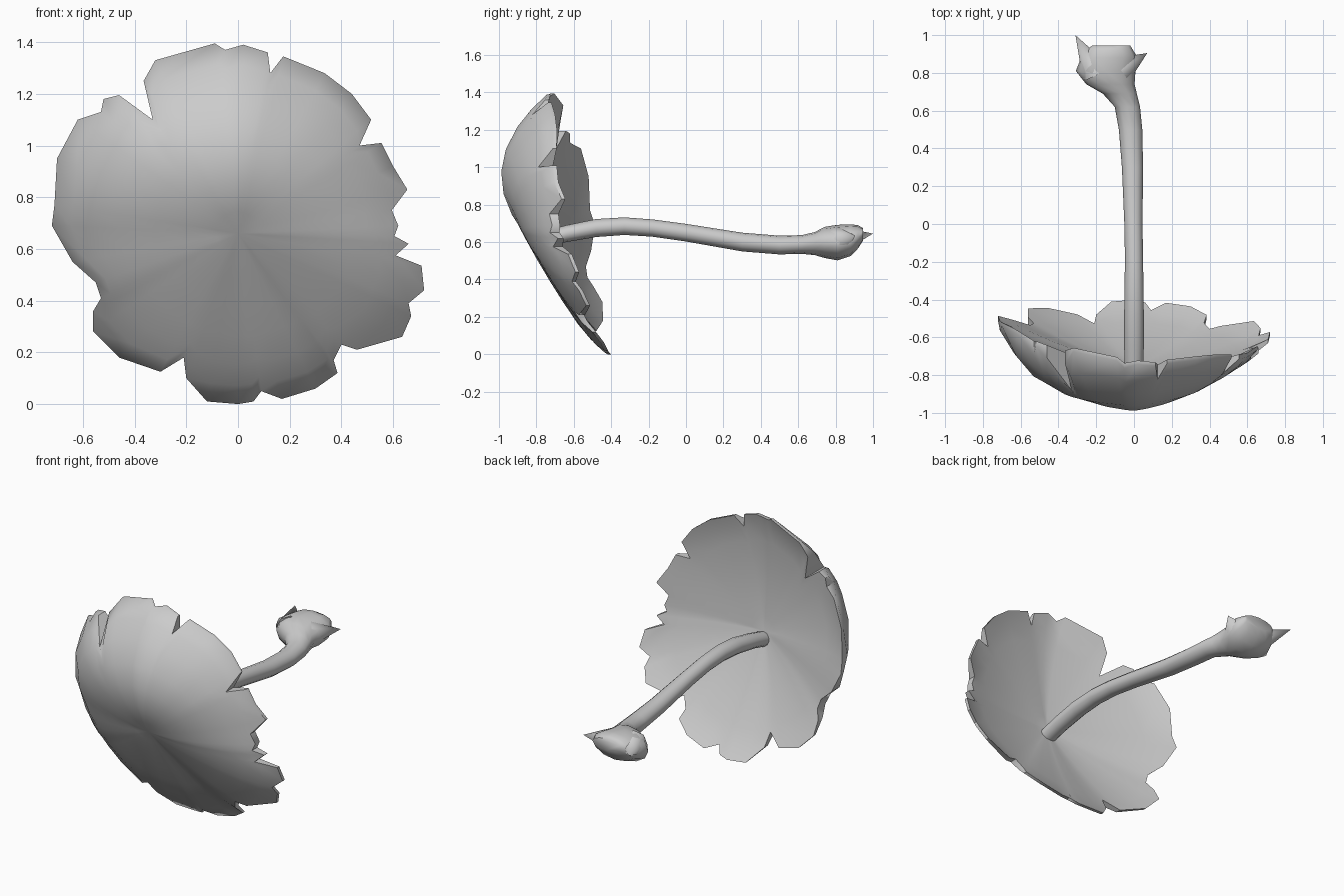
import bpy, bmesh, math
from mathutils import Vector

if "Cube" in bpy.data.objects:
    bpy.data.objects.remove(bpy.data.objects["Cube"])

CZ = 0.66  # height of the cap centre

# Ragged cap outline in the front view (x, z)
OUTLINE = [(-.09, 1.395), (-.05, 1.37), (.02, 1.39), (.115, 1.36), (.125, 1.28), (.175, 1.345),
           (.335, 1.28), (.44, 1.20), (.515, 1.10), (.47, 1.0), (.555, 1.01), (.6, .92),
           (.655, .83), (.595, .75), (.62, .69), (.605, .65), (.66, .62), (.61, .575),
           (.71, .535), (.72, .44), (.66, .39), (.67, .34), (.635, .26), (.46, .21),
           (.40, .23), (.37, .17), (.385, .12), (.30, .06), (.17, .02), (.09, .05),
           (.06, .01), (0, 0), (-.12, .01), (-.2, .10), (-.21, .18), (-.30, .125),
           (-.46, .18), (-.56, .28), (-.56, .36), (-.53, .41), (-.55, .47), (-.64, .55),
           (-.72, .69), (-.71, .77), (-.70, .95), (-.62, 1.10), (-.53, 1.13), (-.52, 1.18),
           (-.46, 1.195), (-.33, 1.10), (-.365, 1.25), (-.32, 1.33)]
# Rim depth (angle in degrees, y)
RIM = [(0, -.65), (30, -.68), (60, -.71), (90, -.74), (108, -.70), (130, -.63), (155, -.55),
       (180, -.47), (215, -.46), (245, -.44), (270, -.415), (295, -.44), (320, -.51),
       (342, -.59), (360, -.65)]


def rim_y(a):
    d = math.degrees(a) % 360
    for (a0, y0), (a1, y1) in zip(RIM, RIM[1:]):
        if d <= a1:
            return y0 + (y1 - y0) * (d - a0) / (a1 - a0)


def outer_y(u, a):
    v = max(0, 1 - u)
    bulge = .10 + .075 * math.sin(a) - .02 * math.cos(a)
    # rolled lip, fullest on the upper left
    roll = .15 * (1 - math.sin(a)) + .9 * max(0, math.cos(a - 2.7)) ** 4
    return -.875 + (rim_y(a) + .875) * u - bulge * 4 * u * v - roll * u ** 4 * v


def inner_y(u, a):
    v = max(0, 1 - u)
    y = -.76 + (rim_y(a) + .76) * u - .11 * u * v
    return max(y, outer_y(u, a) + .02)


def finish(bm, name, angle):
    bmesh.ops.recalc_face_normals(bm, faces=bm.faces)
    me = bpy.data.meshes.new(name)
    bm.to_mesh(me)
    bm.free()
    ob = bpy.data.objects.new(name, me)
    bpy.context.collection.objects.link(ob)
    bpy.ops.object.select_all(action='DESELECT')
    ob.select_set(True)
    bpy.context.view_layer.objects.active = ob
    bpy.ops.object.shade_smooth_by_angle(angle=math.radians(angle))
    return ob


def bridge(bm, a, b):
    n = len(a)
    for i in range(n):
        bm.faces.new((a[i], a[(i + 1) % n], b[(i + 1) % n], b[i]))


# Cap: domed outer skin and conical underside joined along the ragged rim
n = len(OUTLINE)
ang = [math.atan2(z - CZ, x) for x, z in OUTLINE]
rad = [math.hypot(x, z - CZ) for x, z in OUTLINE]
peak = [max(rad[(i + k) % n] for k in range(-2, 3)) for i in range(n)]
soft = [sum(peak[(i + k) % n] for k in range(-3, 4)) / 7 for i in range(n)]


def skin(bm, depth):
    rings = []
    for t in (.12, .28, .45, .62, .78, .9, 1):
        w = max(0, (t - .62) / .38)
        ring = []
        for a, r, s in zip(ang, rad, soft):
            q = t * (s * .96 * (1 - w) + r * w)
            if t < 1:
                q = min(q, r * (.82 + .15 * w))
            ring.append(bm.verts.new((q * math.cos(a), depth(q / s, a), CZ + q * math.sin(a))))
        rings.append(ring)
    centre = bm.verts.new((0, depth(0, 0), CZ))
    for i in range(n):
        bm.faces.new((centre, rings[0][i], rings[0][(i + 1) % n]))
    for a, b in zip(rings, rings[1:]):
        bridge(bm, a, b)
    return rings[-1]


bm = bmesh.new()
bridge(bm, skin(bm, outer_y), skin(bm, inner_y))
finish(bm, "mushroom_cap", 50)

# Stem and bulb: elliptical rings (y, x, z, half width, half height)
STEM = [(-.77, 0, .61, .05, .045), (-.64, 0, .645, .052, .045), (-.48, 0, .675, .052, .048),
        (-.33, 0, .685, .05, .047), (-.18, 0, .675, .048, .046), (0, -.003, .65, .048, .047),
        (.3, -.008, .6, .056, .05), (.5, -.018, .584, .062, .05), (.62, -.035, .587, .067, .05),
        (.69, -.075, .592, .09, .062), (.74, -.125, .598, .128, .083), (.81, -.15, .597, .158, .095),
        (.88, -.13, .61, .15, .085), (.92, -.13, .628, .125, .062), (.945, -.12, .64, .1, .035)]
SIDES = 12
bm = bmesh.new()
rings = []
for y, x, z, rx, rz in STEM:
    rings.append([bm.verts.new((x + rx * math.cos(k * math.tau / SIDES), y,
                                z + rz * math.sin(k * math.tau / SIDES))) for k in range(SIDES)])
for a, b in zip(rings, rings[1:]):
    bridge(bm, a, b)
bm.faces.new(rings[0])
bm.faces.new(rings[-1])
finish(bm, "stem", 60)


# Torn root points at the end of the bulb
def root_spike(name, base, tip, radius):
    bm = bmesh.new()
    base, tip = Vector(base), Vector(tip)
    rot = (tip - base).to_track_quat('Z', 'Y').to_matrix().to_4x4()
    rot.translation = (base + tip) / 2
    bmesh.ops.create_cone(bm, cap_ends=True, segments=8, radius1=radius, radius2=0,
                          depth=(tip - base).length, matrix=rot)
    finish(bm, name, 60)


root_spike("root_spike_left", (-.2, .80, .61), (-.31, 1.0, .645), .08)
root_spike("root_spike_right", (-.06, .82, .61), (.07, .905, .635), .07)
